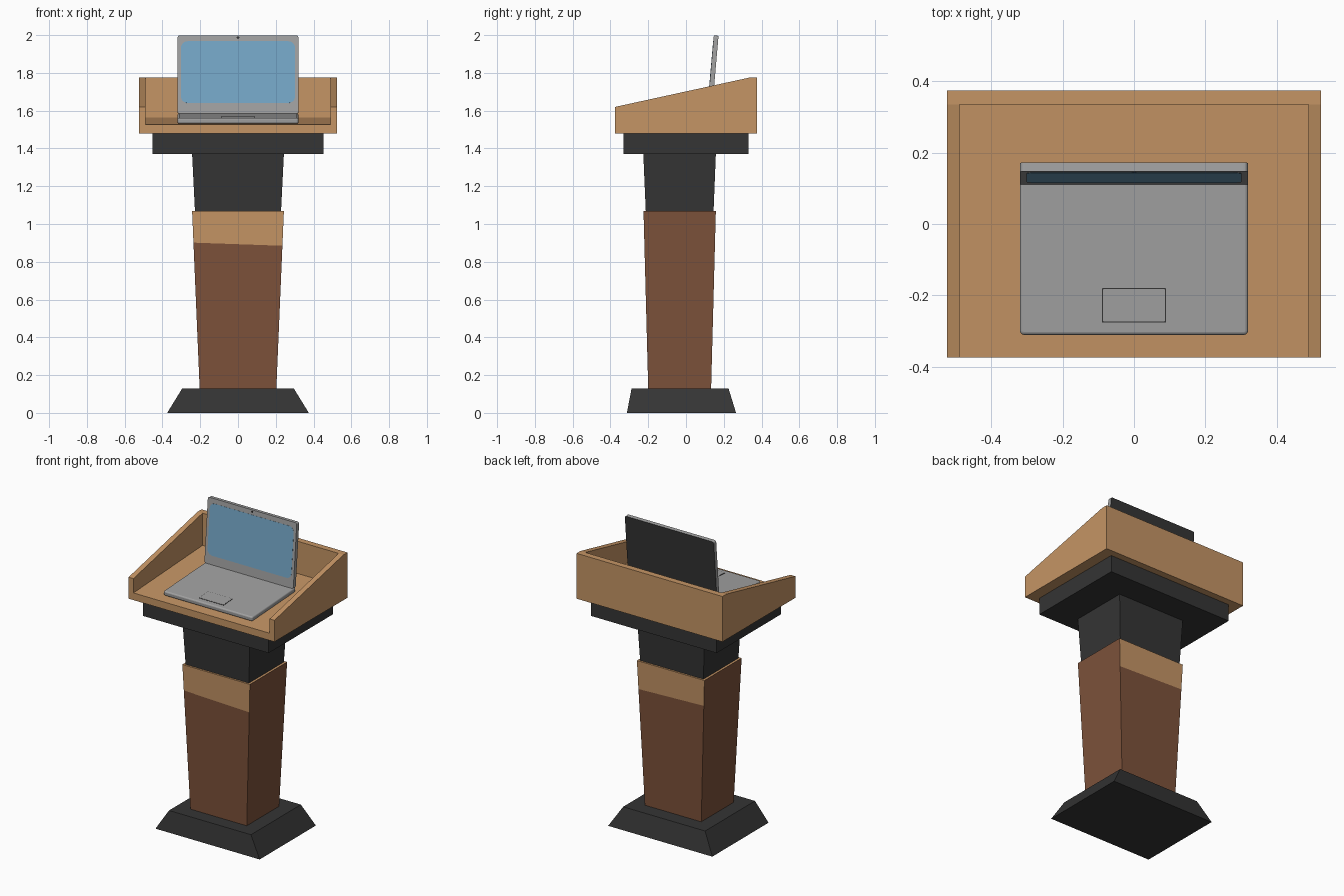
import bpy, bmesh, math
from mathutils import Vector, Matrix

if "Cube" in bpy.data.objects:
    bpy.data.objects.remove(bpy.data.objects["Cube"])


def mat(name, rgb):
    m = bpy.data.materials.new(name)
    m.diffuse_color = (*rgb, 1)
    m.use_nodes = True
    m.node_tree.nodes["Principled BSDF"].inputs["Base Color"].default_value = m.diffuse_color
    return m


TAN = mat("light wood", (0.56, 0.30, 0.13))
BROWN = mat("dark wood", (0.205, 0.085, 0.043))
BLACK = mat("black", (0.035, 0.035, 0.035))
GREY = mat("laptop grey", (0.36, 0.36, 0.36))
BLUE = mat("screen blue", (0.18, 0.39, 0.58))


def finish(name, bm, *mats):
    bmesh.ops.recalc_face_normals(bm, faces=bm.faces)
    me = bpy.data.meshes.new(name)
    bm.to_mesh(me)
    bm.free()
    for m in mats:
        me.materials.append(m)
    ob = bpy.data.objects.new(name, me)
    bpy.context.collection.objects.link(ob)
    return ob


def loft(lower, upper):
    """Solid between two point rings."""
    bm = bmesh.new()
    a = [bm.verts.new(p) for p in lower]
    b = [bm.verts.new(p) for p in upper]
    bm.faces.new(a)
    bm.faces.new(b)
    for i in range(len(a)):
        j = (i + 1) % len(a)
        bm.faces.new((a[i], a[j], b[j], b[i]))
    return bm


def rect(hx, y0, y1, z):
    return [(-hx, y0, z), (hx, y0, z), (hx, y1, z), (-hx, y1, z)]


def prism(profile, hx):
    """Side profile (y, z) extruded across x."""
    return loft([(-hx, y, z) for y, z in profile], [(hx, y, z) for y, z in profile])


def plate(name, hx, y0, y1, r, t, matrix, *mats):
    """Rounded-corner plate of thickness t in a local xy plane."""
    ring = []
    for cx, cy, a0 in ((hx - r, y1 - r, 0), (r - hx, y1 - r, 90),
                       (r - hx, y0 + r, 180), (hx - r, y0 + r, 270)):
        for k in range(6):
            a = math.radians(a0 + k * 18)
            ring.append((cx + r * math.cos(a), cy + r * math.sin(a)))
    bm = loft([(x, y, 0) for x, y in ring], [(x, y, t) for x, y in ring])
    bm.transform(matrix)
    return finish(name, bm, *mats)


# Foot, neck and support slab
finish("foot", loft(rect(.375, -.313, .265, 0), rect(.295, -.288, .225, .13)), BLACK)
finish("neck", loft(rect(.228, -.213, .146, 1.07), rect(.243, -.226, .158, 1.37)), BLACK)
finish("support_slab", loft(rect(.452, -.33, .33, 1.37), rect(.452, -.33, .33, 1.48)), BLACK)

# Column with a light band on the front, back and top rim
bm = loft(rect(.203, -.20, .133, .13), rect(.243, -.225, .158, 1.07))
bmesh.ops.bisect_plane(bm, geom=bm.verts[:] + bm.edges[:] + bm.faces[:],
                       plane_co=(0, 0, .893), plane_no=Vector((.035, 0, 1)).normalized())
bmesh.ops.recalc_face_normals(bm, faces=bm.faces)
for f in bm.faces:
    f.material_index = int(f.calc_center_median().z > .9 and abs(f.normal.x) < .5)
finish("column", bm, BROWN, TAN)

# Open-fronted tray: sloped block with a hollow cut from it
tray = finish("tray", prism([(-.375, 1.48), (.375, 1.48), (.375, 1.775),
                             (.335, 1.775), (-.375, 1.62)], .525), TAN)
cutter = finish("tray_cutter", prism([(-.5, 1.52), (.335, 1.565), (.335, 2), (-.5, 2)], .49), TAN)
cutter.hide_render = True
mod = tray.modifiers.new("hollow", 'BOOLEAN')
mod.operation = 'DIFFERENCE'
mod.solver = 'EXACT'
mod.object = cutter
bpy.context.view_layer.objects.active = tray
bpy.ops.object.modifier_apply(modifier=mod.name)
bpy.data.objects.remove(cutter)

# Laptop base lying on the sloped tray floor, with softened edges
slope = math.atan(.045 / .835)
deck = Matrix.Translation((0, -.31, 1.531)) @ Matrix.Rotation(slope, 4, 'X')
base = plate("laptop_base", .32, 0, .45, .012, .03, deck, GREY)
mod = base.modifiers.new("soft_edge", 'BEVEL')
mod.width = .008
mod.segments = 3
mod.limit_method = 'ANGLE'
mod.angle_limit = math.radians(40)
bpy.context.view_layer.objects.active = base
base.select_set(True)
bpy.ops.object.shade_smooth_by_angle(angle=math.radians(40))

# Trackpad with its thin dark outline
plate("trackpad_outline", .09, .035, .132, .003, .001,
      deck @ Matrix.Translation((0, 0, .03)), BLACK)
plate("trackpad", .087, .038, .129, .003, .002,
      deck @ Matrix.Translation((0, 0, .03)), GREY)

# Upright lid: local y runs up the screen, local z points to the front
lean = Matrix.Translation((0, .111, 1.583)) @ Matrix.Rotation(math.radians(90 - 5), 4, 'X')
lid = plate("laptop_lid", .32, 0, .417, .012, .025,
            lean @ Matrix.Translation((0, 0, -.025)), GREY, BLACK)
for p in lid.data.polygons:
    p.material_index = int(p.normal.y > .9)
plate("screen", .302, .058, .386, .035, .001, lean, BLUE)
plate("camera", .007, .399, .411, .0055, .0015, lean, BLACK)
